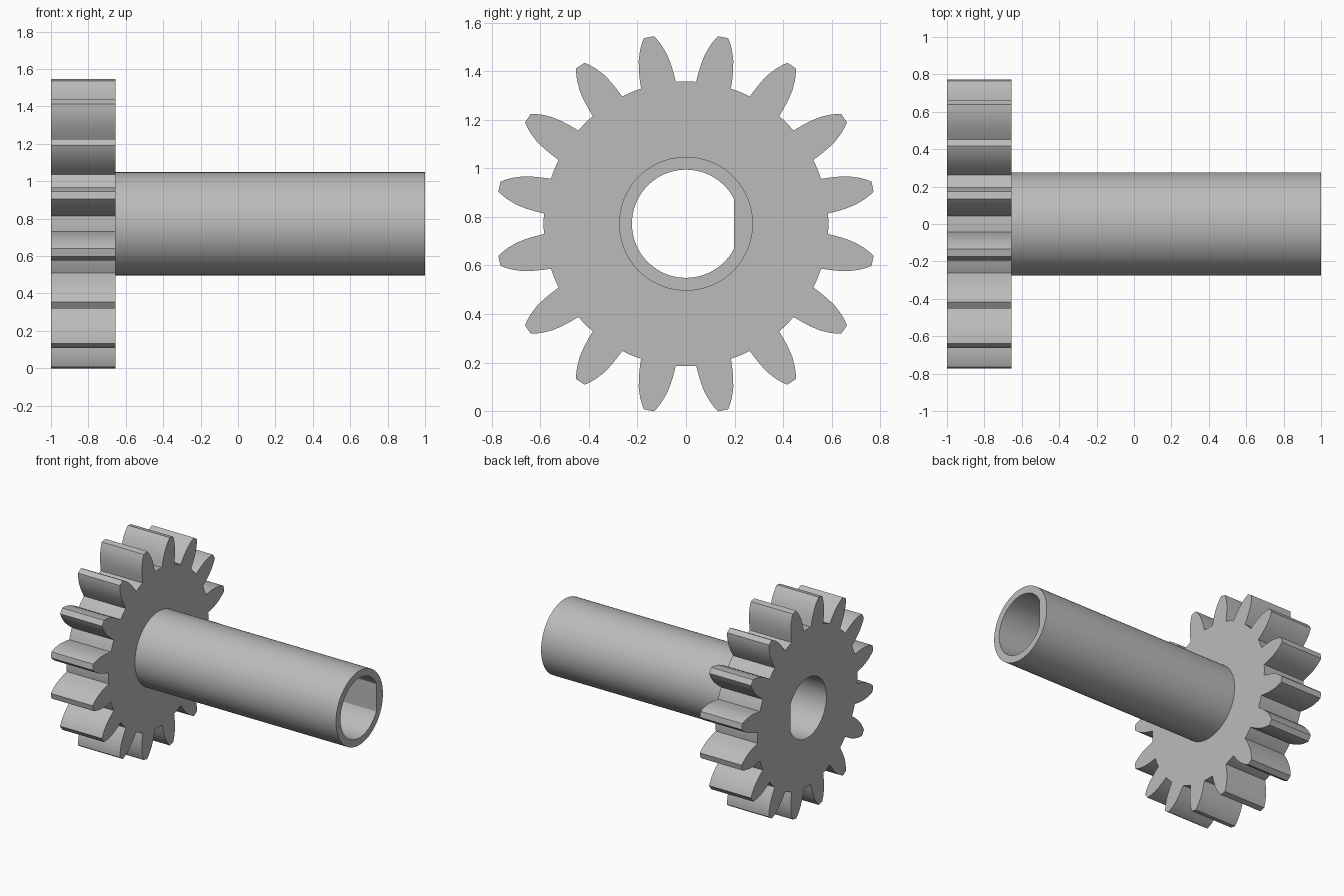
import bpy, bmesh
from math import sin, cos, pi, acos, radians, atan2, hypot

if "Cube" in bpy.data.objects:
    bpy.data.objects.remove(bpy.data.objects["Cube"], do_unlink=True)

AXIS_Z = 0.772          # height of the shaft axis
TEETH = 16
ROOT_R = 0.587
BORE_R, FLAT_Y = 0.223, 0.198
X_BACK, X_FACE, X_END = -1.0, -0.655, 1.0

steel = bpy.data.materials.new("plain grey")
steel.use_nodes = True
grey = (0.5, 0.5, 0.5, 1)
steel.diffuse_color = grey
steel.node_tree.nodes["Principled BSDF"].inputs["Base Color"].default_value = grey


def arc(r, a0, a1, n):
    """Points (y, z) along an arc, both ends included."""
    return [(r * cos(a0 + (a1 - a0) * i / n), r * sin(a0 + (a1 - a0) * i / n))
            for i in range(n + 1)]


def gear_outline():
    # half of one tooth: (distance along tooth axis, half width)
    flank = [(0.582, 0.073), (0.62, 0.071), (0.66, 0.067), (0.70, 0.0595),
             (0.74, 0.0455), (0.765, 0.033), (0.784, 0.021)]
    tooth = [(a, -w) for a, w in flank] + [(a, w) for a, w in reversed(flank)]
    pitch = 2 * pi / TEETH
    root_half = atan2(flank[0][1], flank[0][0])
    pts = []
    for i in range(TEETH):
        t = (i + 0.5) * pitch
        pts += [(a * cos(t) - w * sin(t), a * sin(t) + w * cos(t)) for a, w in tooth]
        # root land between this tooth and the next
        pts += arc(ROOT_R, t + root_half, t + pitch - root_half, 4)[1:-1]
    return pts


def ring_prism(name, outer, inner, x0, x1):
    """Extrude the area between two closed outlines along x."""
    bm = bmesh.new()
    edges = []
    for loop in (outer, inner):
        vs = [bm.verts.new((x0, y, z + AXIS_Z)) for y, z in loop]
        edges += [bm.edges.new((vs[i - 1], vs[i])) for i in range(len(vs))]
    bmesh.ops.triangle_fill(bm, use_beauty=True, edges=edges, normal=(1, 0, 0))
    res = bmesh.ops.extrude_face_region(bm, geom=bm.faces[:], use_keep_orig=True)
    moved = [g for g in res["geom"] if isinstance(g, bmesh.types.BMVert)]
    bmesh.ops.translate(bm, verts=moved, vec=(x1 - x0, 0, 0))
    bmesh.ops.recalc_face_normals(bm, faces=bm.faces[:])
    mesh = bpy.data.meshes.new(name)
    bm.to_mesh(mesh)
    bm.free()
    mesh.materials.append(steel)
    ob = bpy.data.objects.new(name, mesh)
    bpy.context.collection.objects.link(ob)
    bpy.ops.object.select_all(action='DESELECT')
    ob.select_set(True)
    bpy.context.view_layer.objects.active = ob
    bpy.ops.object.shade_smooth_by_angle(angle=radians(25))
    return ob


# D-shaped bore with its flat on the +y side
flat_angle = acos(FLAT_Y / BORE_R)
bore = arc(BORE_R, flat_angle, 2 * pi - flat_angle, 64)

# toothed wheel and hollow shaft
ring_prism("gear_wheel", gear_outline(), bore, X_BACK, X_FACE)
ring_prism("shaft_tube", arc(0.276, 0, 2 * pi, 80)[:-1], bore, X_FACE, X_END)
